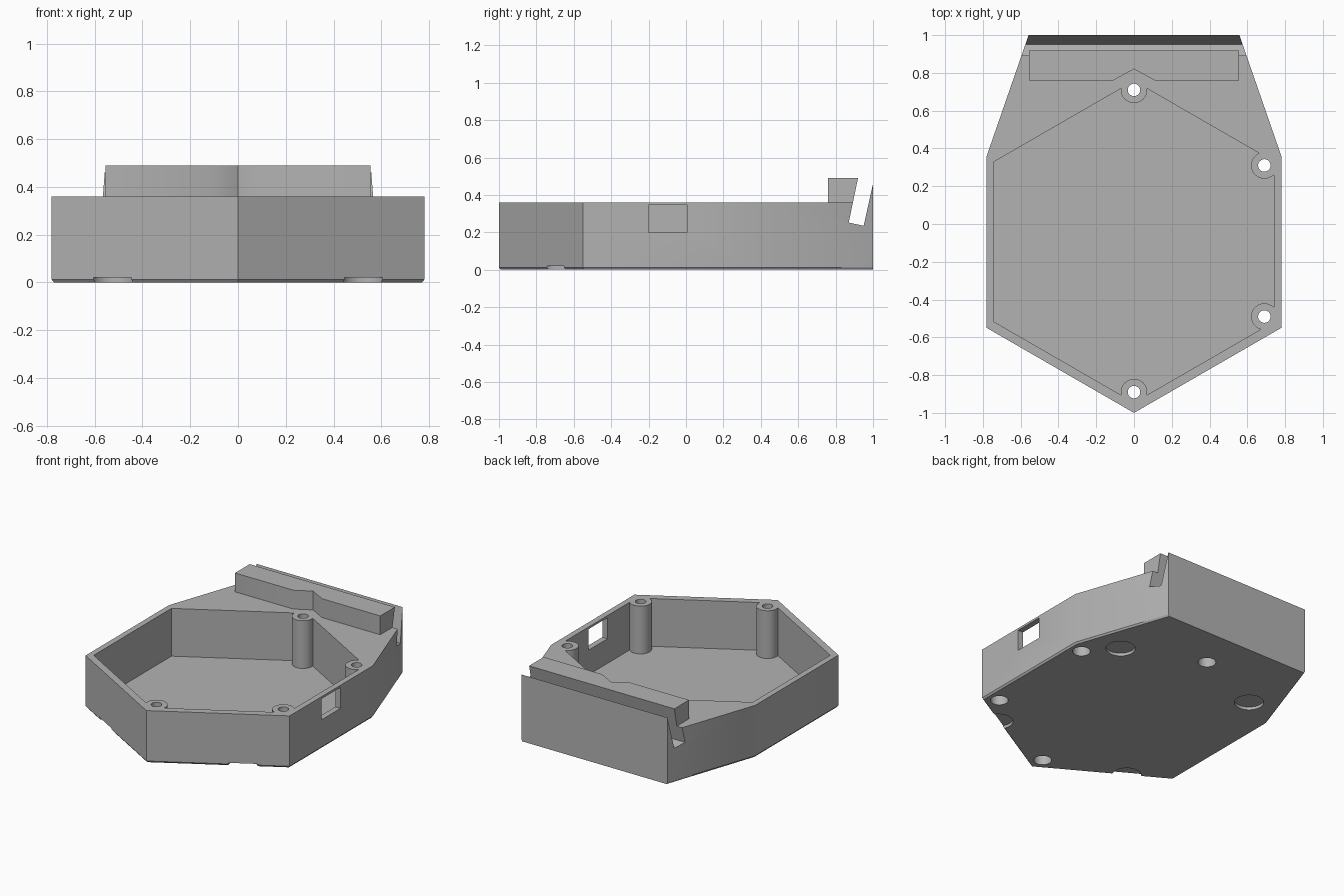
import bpy
import bmesh
from math import radians, pi
from mathutils import Matrix, Vector

if "Cube" in bpy.data.objects:
    bpy.data.objects.remove(bpy.data.objects["Cube"], do_unlink=True)

grey = bpy.data.materials.new("plain_grey")
grey.use_nodes = True
colour = (0.45, 0.45, 0.45, 1)
grey.diffuse_color = colour
grey.node_tree.nodes["Principled BSDF"].inputs["Base Color"].default_value = colour


def make(name, bm):
    bmesh.ops.recalc_face_normals(bm, faces=bm.faces)
    mesh = bpy.data.meshes.new(name)
    bm.to_mesh(mesh)
    bm.free()
    mesh.materials.append(grey)
    obj = bpy.data.objects.new(name, mesh)
    bpy.context.collection.objects.link(obj)
    return obj


def loft(name, rings):
    """Solid through matching rings of points."""
    bm = bmesh.new()
    loops = [[bm.verts.new(p) for p in ring] for ring in rings]
    n = len(loops[0])
    bm.faces.new(loops[0])
    bm.faces.new(loops[-1])
    for a, b in zip(loops, loops[1:]):
        for i in range(n):
            j = (i + 1) % n
            bm.faces.new((a[i], a[j], b[j], b[i]))
    return make(name, bm)


def prism(name, plan, z0, z1):
    return loft(name, [[(x, y, z) for x, y in plan] for z in (z0, z1)])


def box(name, x0, x1, y0, y1, z0, z1):
    return prism(name, [(x0, y0), (x1, y0), (x1, y1), (x0, y1)], z0, z1)


def cylinder(name, x, y, r, z0, z1, sides=48):
    bm = bmesh.new()
    bmesh.ops.create_cone(bm, cap_ends=True, segments=sides, radius1=r, radius2=r,
                          depth=z1 - z0, matrix=Matrix.Translation((x, y, (z0 + z1) / 2)))
    return make(name, bm)


def combine(target, tool, operation="DIFFERENCE"):
    """Apply a boolean and discard the tool."""
    mod = target.modifiers.new("cut", "BOOLEAN")
    mod.operation = operation
    mod.solver = "EXACT"
    mod.object = tool
    bpy.context.view_layer.objects.active = target
    bpy.ops.object.modifier_apply(modifier=mod.name)
    bpy.data.objects.remove(tool, do_unlink=True)


def mirrored(half):
    """Close a half plan, listed front to back, across x = 0."""
    return half + [(-x, y) for x, y in reversed(half) if x > 0]


# Outer shell, with a fine chamfer under the front and sides
outline = mirrored([(0, -1), (0.78, -0.55), (0.78, 0.36), (0.558, 1)])
foot = [(x * 0.988, y if y > 0.9 else y * 0.99) for x, y in outline]
body = loft("housing", [[(x, y, 0) for x, y in foot],
                        [(x, y, 0.012) for x, y in outline],
                        [(x, y, 0.46) for x, y in outline]])

# Lower the rim everywhere except the rear lip
combine(body, box("rim_cutter", -1, 1, -1.2, 0.94, 0.36, 1))

# Raised rail with a V notch
rail = mirrored([(0, 0.82), (0.11, 0.76), (0.555, 0.76), (0.555, 0.95)])
combine(body, prism("rail", rail, 0.3, 0.49), "UNION")

# Leaning slot between rail and lip
slot = [(0.87, 0.252), (0.95, 0.235), (1.011, 0.51), (0.926, 0.52)]
combine(body, loft("slot_cutter", [[(x, y, z) for y, z in slot] for x in (-1, 1)]))

# Cavity, leaving screw posts that merge into the corners
cavity = prism("cavity_cutter", mirrored([(0, -0.945), (0.74, -0.518), (0.74, 0.33), (0, 0.757)]),
               0.03, 0.7)
posts = [(0, 0.71, 90), (0.69, 0.31, 30), (0.69, -0.49, -30), (0, -0.89, -90)]
for x, y, angle in posts:
    combine(cavity, cylinder("post", x, y, 0.07, -0.1, 0.9))
    web = box("post_web", 0, 0.058, -0.069, 0.069, -0.1, 0.9)
    web.data.transform(Matrix.Translation(Vector((x, y, 0))) @ Matrix.Rotation(radians(angle), 4, "Z"))
    combine(cavity, web)
combine(body, cavity)

# Screw holes with counterbores underneath
for x, y, angle in posts:
    combine(body, cylinder("screw_hole", x, y, 0.033, -0.2, 0.8))
    combine(body, cylinder("counterbore", x, y, 0.056, -0.2, 0.12))

# Shallow round recesses for the feet
for side in (-1, 1):
    for y in (-0.697, 0.495):
        combine(body, cylinder("foot_recess", side * 0.525, y, 0.092, -0.2, 0.02))

# Socket opening in one side wall
combine(body, box("socket_cutter", 0.71, 0.9, -0.2, 0.005, 0.2, 0.345))

# Smooth the curved walls, keep the edges crisp
bpy.ops.object.select_all(action="DESELECT")
body.select_set(True)
bpy.context.view_layer.objects.active = body
bpy.ops.object.shade_smooth_by_angle(angle=pi / 6)
